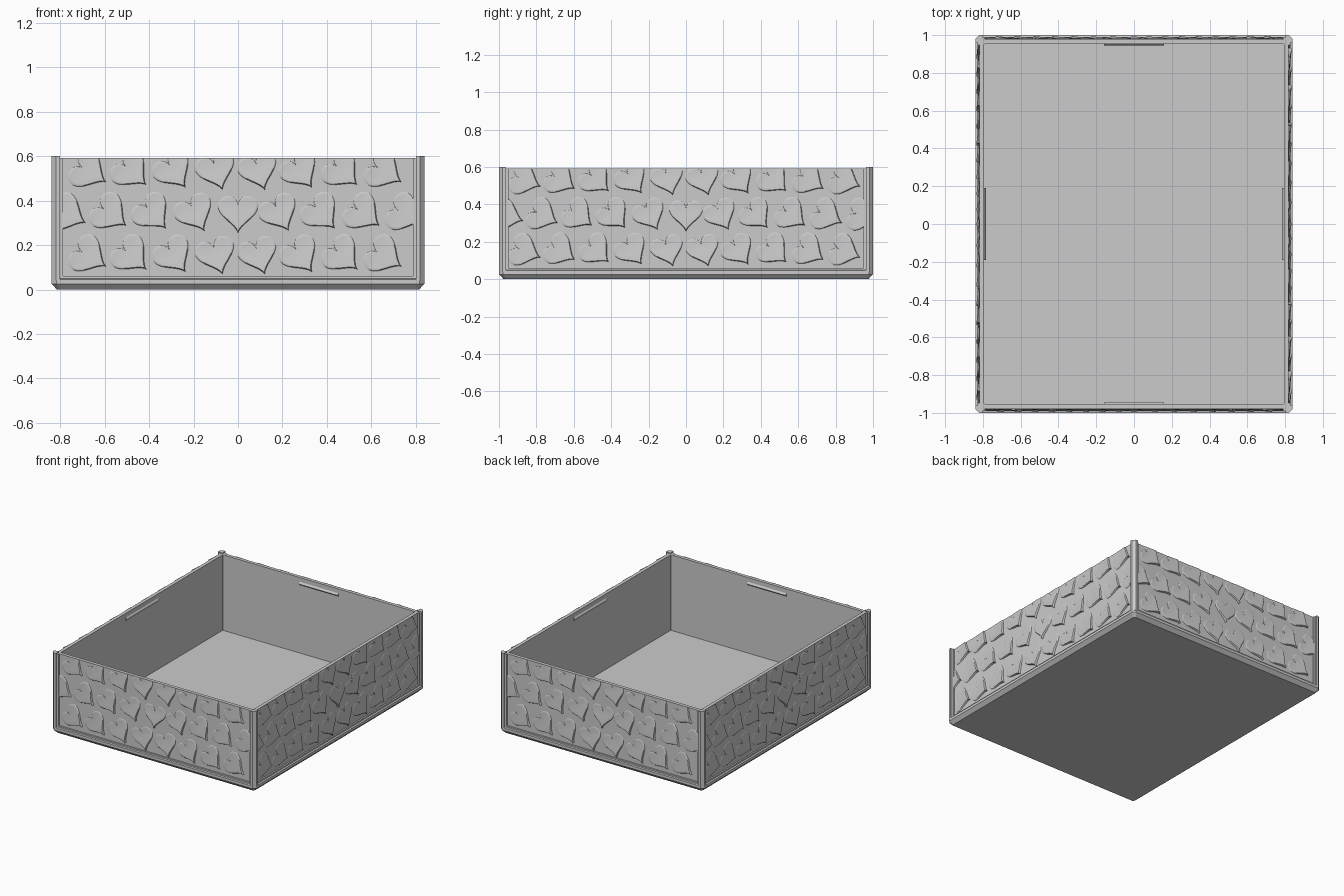
import bpy, bmesh, math
from mathutils import Matrix, Vector

if "Cube" in bpy.data.objects:
    bpy.data.objects.remove(bpy.data.objects["Cube"])

HX, HY = 0.84, 1.0      # outer half sizes
TOP = 0.593             # wall height
RECESS = 0.022          # panel depth behind the frame
WALL = 0.047            # inner wall distance from the outside

grey = bpy.data.materials.new("light grey")
grey.use_nodes = True
colour = (0.6, 0.6, 0.6, 1)
grey.diffuse_color = colour
grey.node_tree.nodes["Principled BSDF"].inputs["Base Color"].default_value = colour


def finish(name, bm, smooth=False):
    bmesh.ops.recalc_face_normals(bm, faces=bm.faces)
    mesh = bpy.data.meshes.new(name)
    bm.to_mesh(mesh)
    bm.free()
    mesh.materials.append(grey)
    obj = bpy.data.objects.new(name, mesh)
    bpy.context.collection.objects.link(obj)
    if smooth:
        bpy.ops.object.select_all(action="DESELECT")
        obj.select_set(True)
        bpy.context.view_layer.objects.active = obj
        bpy.ops.object.shade_smooth_by_angle(angle=math.radians(35))
    return obj


def box(bm, x, y, z):
    mat = Matrix.LocRotScale(
        Vector([(a + b) / 2 for a, b in (x, y, z)]), None,
        Vector([b - a for a, b in (x, y, z)]))
    bmesh.ops.create_cube(bm, size=1, matrix=mat)


# Tray body: stacked chamfered rectangles from underside to inner floor
def ring(bm, inset, chamfer, z):
    x, y, c = HX - inset, HY - inset, chamfer
    pts = [(x, c - y), (x, y - c), (x - c, y), (c - x, y),
           (-x, y - c), (-x, c - y), (c - x, -y), (x - c, -y)]
    return [bm.verts.new((px, py, z)) for px, py in pts]


bm = bmesh.new()
levels = [(0.025, 0.012, 0), (0, 0.022, 0.026), (0, 0.022, 0.046),
          (RECESS, 0.004, 0.052), (RECESS, 0.004, TOP),
          (WALL, 0.002, TOP), (WALL, 0.002, 0.03)]
rings = [ring(bm, *level) for level in levels]
for low, high in zip(rings, rings[1:]):
    for i in range(8):
        j = (i + 1) % 8
        bm.faces.new((low[i], low[j], high[j], high[i]))
bm.faces.new(rings[0])
bm.faces.new(rings[-1])
finish("tray_body", bm)

# Corner posts with a chamfered outer edge
post = [(0.038, 0.038), (0, 0.038), (0, 0.02), (0.02, 0), (0.038, 0)]
for sx, side in ((-1, "right"), (1, "left")):
    for sy, end in ((-1, "front"), (1, "back")):
        bm = bmesh.new()
        base = bm.faces.new([bm.verts.new((sx * (HX - a), sy * (HY - b), 0.04))
                             for a, b in post])
        new = bmesh.ops.extrude_face_region(bm, geom=[base])["geom"]
        bmesh.ops.translate(bm, vec=(0, 0, 0.6 - 0.04),
                            verts=[v for v in new if isinstance(v, bmesh.types.BMVert)])
        finish(f"{end}_{side}_post", bm)


# Heart outline, point down, centred on its own middle
def heart_point(t):
    x = 16 * math.sin(t) ** 3
    y = 13 * math.cos(t) - 5 * math.cos(2 * t) - 2 * math.cos(3 * t) - math.cos(4 * t)
    return x * 0.0056, (y + 2.5) * 0.0058


# Raised heart: ramps out of the panel towards its point, with a rounded rim
def add_heart(bm, cx, cz, angle):
    profile = [(1, 0), (0.97, 0.65), (0.92, 0.95), (0.82, 1), (0.45, 1)]
    turn = Matrix.Rotation(angle, 2)
    count = 40

    def vert(x, z, k):
        ramp = min(max((0.06 - z) / 0.145, 0.12), 1)
        p = turn @ Vector((x, z))
        return bm.verts.new((cx + p.x, -k * 0.018 * ramp, cz + p.y))

    loops = []
    for scale, k in profile:
        loops.append([vert(x * scale, z * scale, k) for x, z in
                      (heart_point(math.tau * i / count) for i in range(count))])
    for a, b in zip(loops, loops[1:]):
        for i in range(count):
            j = (i + 1) % count
            bm.faces.new((a[i], a[j], b[j], b[i]))
    centre = vert(0, 0, 1)
    for i in range(count):
        bm.faces.new((loops[-1][i], loops[-1][(i + 1) % count], centre))


def clip(bm, point, normal):
    bmesh.ops.bisect_plane(bm, geom=bm.verts[:] + bm.edges[:] + bm.faces[:],
                           plane_co=point, plane_no=normal, clear_outer=True)


# Each side: heart relief, stepped inner frame and a catch ridge inside
sides = [("front", 0, HX, HY, 0.16), ("left", 90, HY, HX, 0.19),
         ("back", 180, HX, HY, 0.16), ("right", 270, HY, HX, 0.19)]
STEP = 0.19
for name, degrees, half, depth, ridge in sides:
    spin = Matrix.Rotation(math.radians(degrees), 4, "Z")
    edge = half - 0.052

    bm = bmesh.new()
    for row, z in enumerate((0.147, 0.337, 0.527)):
        shift = 0 if row == 1 else 0.5
        for i in range(-6, 7):
            x = (i + shift) * STEP
            if abs(x) < edge + 0.06:
                add_heart(bm, x, z, math.radians(75 * abs(x) ** 0.6))
    for point, normal in (((edge, 0, 0), (1, 0, 0)), ((-edge, 0, 0), (-1, 0, 0)),
                          ((0, 0, TOP), (0, 0, 1)), ((0, 0, 0.06), (0, 0, -1))):
        clip(bm, point, normal)
    hearts = finish(f"{name}_heart_relief", bm, smooth=True)
    # Open shells: make sure they face outwards
    if sum(p.normal.y * p.area for p in hearts.data.polygons) > 0:
        hearts.data.flip_normals()
    hearts.data.transform(spin @ Matrix.Translation((0, RECESS - depth - 0.0003, 0)))

    bm = bmesh.new()
    y = (0.011 - depth, RECESS + 0.01 - depth)
    for s in (-1, 1):
        box(bm, sorted((s * (half - 0.03), s * edge)), y, (0.045, TOP))
    box(bm, (-edge, edge), y, (0.045, 0.06))
    bm.transform(spin)
    finish(f"{name}_frame", bm)

    bm = bmesh.new()
    section = [(WALL - 0.005, 0.535), (WALL, 0.535), (WALL + 0.009, 0.548), (WALL, 0.561),
               (WALL - 0.005, 0.561)]
    ends = [[bm.verts.new((s * ridge, d - depth, z)) for d, z in section] for s in (-1, 1)]
    for i in range(5):
        j = (i + 1) % 5
        bm.faces.new((ends[0][i], ends[0][j], ends[1][j], ends[1][i]))
    for end in ends:
        bm.faces.new(end)
    bm.transform(spin)
    finish(f"{name}_inner_ridge", bm)
